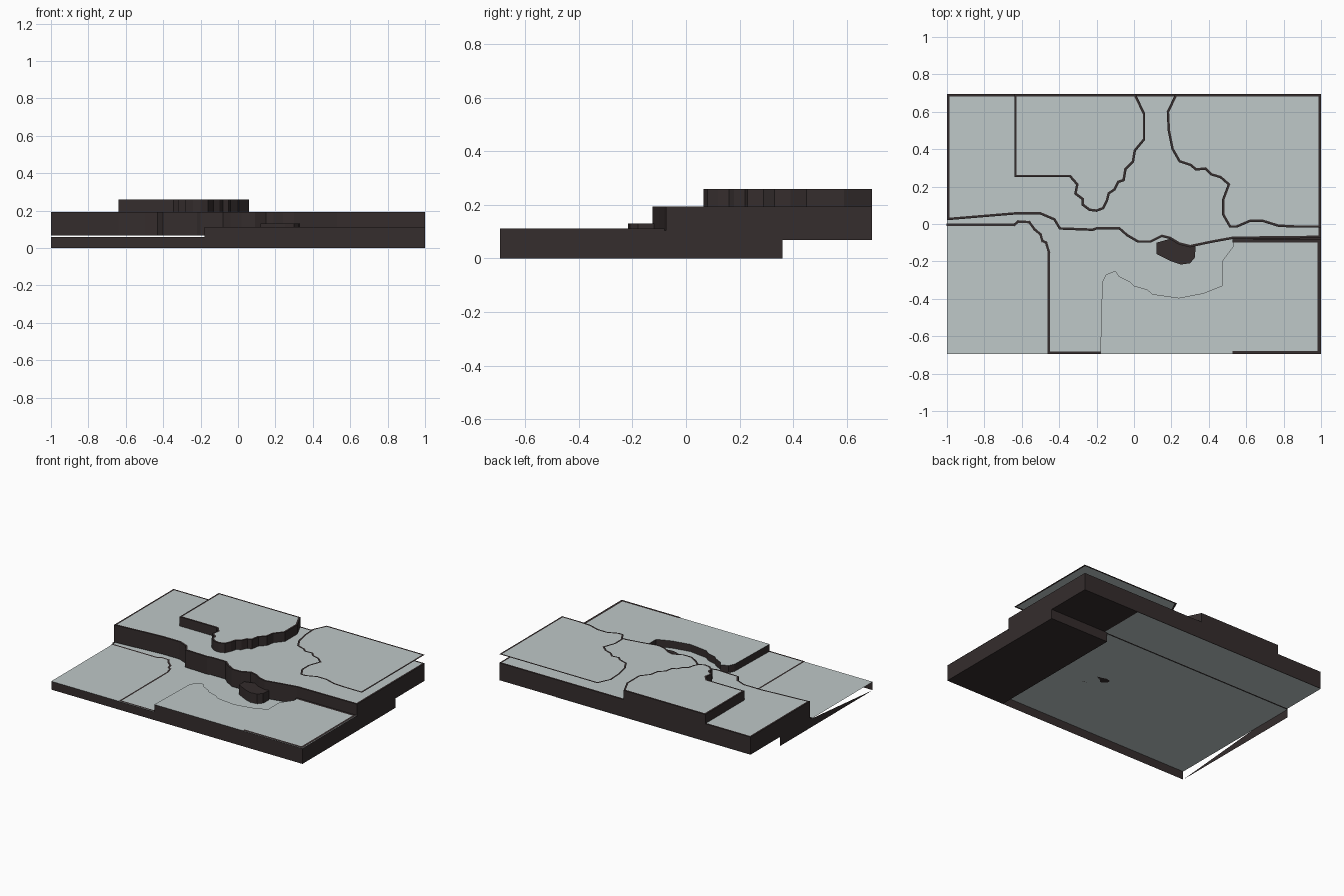
import bpy, bmesh
from mathutils import Vector

if "Cube" in bpy.data.objects:
    bpy.data.objects.remove(bpy.data.objects["Cube"])


def material(name, col):
    m = bpy.data.materials.new(name)
    m.diffuse_color = (*col, 1)
    m.use_nodes = True
    m.node_tree.nodes["Principled BSDF"].inputs["Base Color"].default_value = m.diffuse_color
    return m


GREY = material("pale grey", (0.52, 0.58, 0.58))
BROWN = material("dark brown", (0.035, 0.026, 0.026))
Y = 0.695  # half depth of the model


def finish(name, bm):
    me = bpy.data.meshes.new(name)
    bm.to_mesh(me)
    bm.free()
    me.materials.append(GREY)
    me.materials.append(BROWN)
    ob = bpy.data.objects.new(name, me)
    bpy.context.collection.objects.link(ob)
    return ob


def plate(name, pts, z0, z1, rim=0.013, top=0, bottom=True):
    """Outline raised from z0 to z1 (a bare sheet if equal): brown sides and rim, pale top."""
    bm = bmesh.new()
    f = bm.faces.new([bm.verts.new((x, y, z1)) for x, y in pts])
    f.normal_update()
    if f.normal.z < 0:
        f.normal_flip()
    f.material_index = top
    if z1 > z0:
        vs = list(f.verts)
        low = [bm.verts.new((v.co.x, v.co.y, z0)) for v in vs]
        n = len(vs)
        for i in range(n):
            j = (i + 1) % n
            bm.faces.new((vs[j], vs[i], low[i], low[j])).material_index = 1
        if bottom:
            bm.faces.new(low[::-1]).material_index = 1
    if rim:
        r = bmesh.ops.inset_region(bm, faces=[f], thickness=rim, use_boundary=True,
                                   use_even_offset=True)
        for q in r["faces"]:
            q.material_index = 1
    return finish(name, bm)


def panel(name, corners, mat):
    bm = bmesh.new()
    bm.faces.new([bm.verts.new(c) for c in corners]).material_index = mat
    return finish(name, bm)


def ribbon(name, pts, z, w=0.013):
    """Flat brown border line along a path."""
    bm = bmesh.new()
    for a, b in zip(pts, pts[1:]):
        a, b = Vector(a), Vector(b)
        d = (b - a).normalized() * w / 2
        s = Vector((-d.y, d.x))
        q = (a - d - s, b + d - s, b + d + s, a - d + s)
        bm.faces.new([bm.verts.new((p.x, p.y, z)) for p in q]).material_index = 1
    return finish(name, bm)


# low ground, open underneath, with its border line
panel("low_ground", [(-1, -Y, .06), (.53, -Y, .06), (.53, .36, .06), (-1, .36, .06)], 0)
ribbon("low_ground_border", [
    (-.995, -.004), (-.64, -.004), (-.62, .013), (-.56, .01), (-.53, -.03), (-.5, -.055),
    (-.49, -.09), (-.47, -.1), (-.455, -.15), (-.455, -.688), (-.17, -.688)], .063)

# outer skirts of the low ground
panel("front_skirt", [(-1, -Y, 0), (1, -Y, 0), (1, -Y, .06), (-1, -Y, .06)], 1)
panel("left_skirt", [(-1, .36, 0), (-1, .36, .07), (-1, 0, .07), (-1, 0, 0)], 1)
panel("left_skirt_wedge", [(-1, 0, 0), (-1, 0, .06), (-1, -Y, 0)], 1)

# solid base under the right side
plate("right_base", [(.53, -Y), (1, -Y), (1, .36), (.53, .36)], 0, .105, rim=0, top=1)

# raised field at front right, with border on its outer part
plate("front_right_field", [
    (-.18, -.69), (-.17, -.31), (-.15, -.27), (-.1, -.25), (-.08, -.28), (-.02, -.31),
    (0, -.33), (.07, -.35), (.1, -.375), (.24, -.395), (.37, -.37), (.47, -.33),
    (.47, -.2), (.53, -.12), (.53, -.08), (1, -.08), (1, -Y), (-.18, -Y)],
    .06, .112, rim=0, bottom=False)
ribbon("front_right_border", [(.535, -.687), (.99, -.687), (.99, -.09), (.535, -.09)],
       .115, w=.018)

# middle terrace
plate("terrace", [
    (-1, .02), (-.64, .05), (-.5, .05), (-.43, .02), (-.4, -.03), (-.22, -.037),
    (-.2, -.03), (-.08, -.03), (-.04, -.065), (.02, -.1), (.09, -.1), (.15, -.07),
    (.19, -.08), (.24, -.11), (.3, -.125), (.42, -.1), (.53, -.08), (1, -.075),
    (1, Y), (-1, Y)], .068, .193)
panel("terrace_underside", [(-1, .36, .066), (-1, Y, .066), (.55, Y, .066), (.55, .36, .066)], 0)

# high plateau at back left
plate("plateau", [
    (-.64, Y), (-.64, .25), (-.345, .25), (-.31, .21), (-.32, .16), (-.28, .13),
    (-.28, .1), (-.24, .07), (-.2, .065), (-.16, .08), (-.14, .12), (-.13, .16),
    (-.1, .18), (-.08, .22), (-.05, .23), (-.04, .29), (0, .33), (.01, .39),
    (.06, .45), (.06, .59), (.01, Y)], .193, .26, bottom=False)

# thin floating sheet at back right
plate("floating_sheet", [
    (.22, Y), (.175, .6), (.18, .5), (.2, .4), (.24, .33), (.3, .31), (.33, .285),
    (.38, .29), (.41, .26), (.46, .245), (.5, .21), (.47, .13), (.47, .05), (.51, -.02),
    (.55, -.02), (.62, .01), (.69, .01), (.77, -.015), (.86, -.02), (1, -.02), (1, Y)],
    .255, .255)

# dark rock by the terrace
plate("rock", [(.12, -.1), (.19, -.08), (.33, -.12), (.325, -.18), (.3, -.21),
               (.25, -.217), (.2, -.2), (.12, -.16)], .06, .13, rim=0, top=1)
